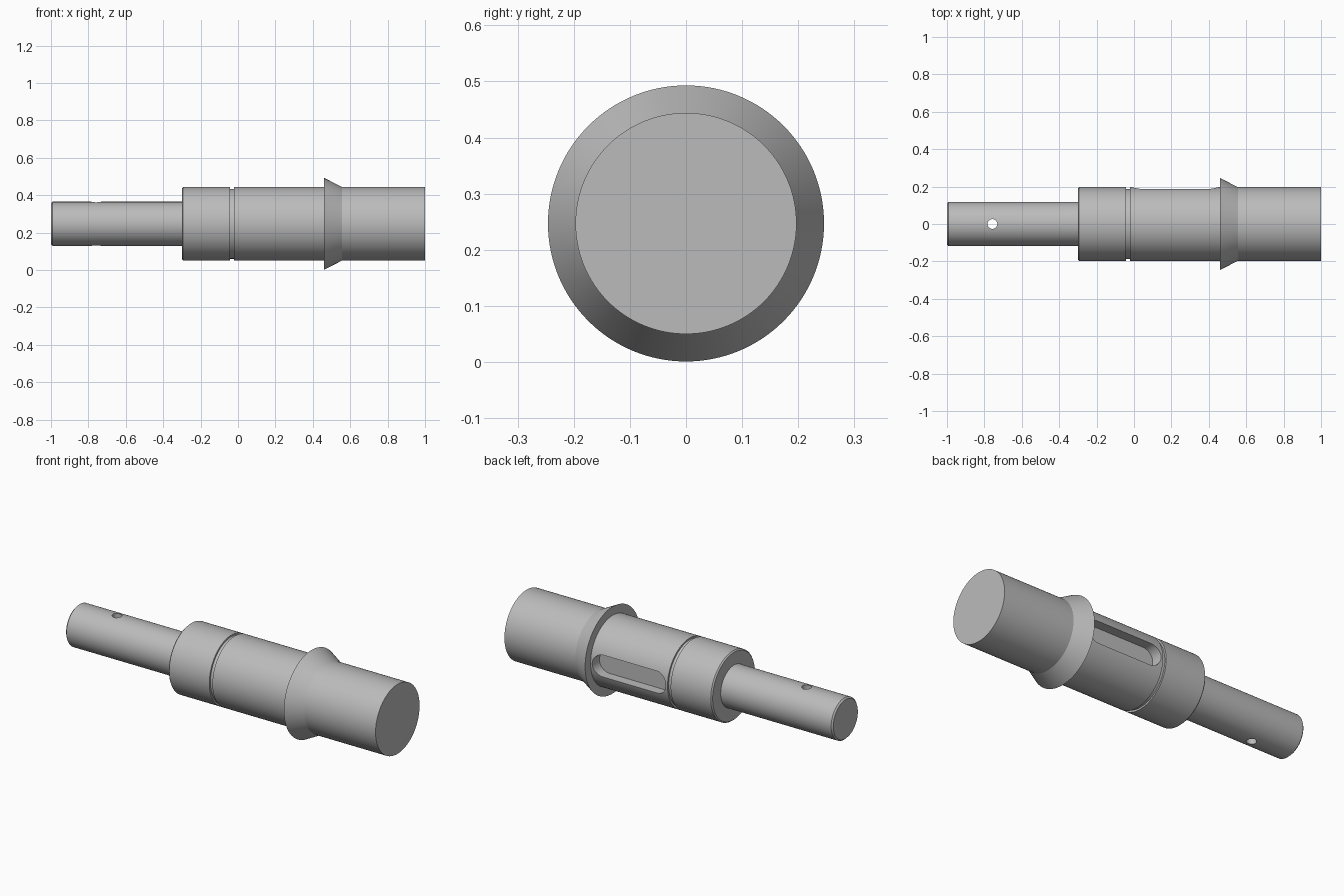
import bpy, bmesh, math
from mathutils import Matrix

cube = bpy.data.objects.get("Cube")
if cube:
    bpy.data.objects.remove(cube, do_unlink=True)

AXIS_Z = 0.247
SEGMENTS = 128

steel = bpy.data.materials.new("grey_steel")
steel.use_nodes = True
GREY = (0.5, 0.5, 0.5, 1)
steel.diffuse_color = GREY
steel.node_tree.nodes["Principled BSDF"].inputs["Base Color"].default_value = GREY


def make_object(name, bm):
    bmesh.ops.recalc_face_normals(bm, faces=bm.faces)
    mesh = bpy.data.meshes.new(name)
    bm.to_mesh(mesh)
    bm.free()
    mesh.materials.append(steel)
    obj = bpy.data.objects.new(name, mesh)
    bpy.context.collection.objects.link(obj)
    return obj


def lathe(name, profile):
    """Turn (x, radius) points about the x axis and cap both ends."""
    bm = bmesh.new()
    rings = []
    for x, r in profile:
        angles = [math.tau * i / SEGMENTS for i in range(SEGMENTS)]
        rings.append([bm.verts.new((x, r * math.cos(a), AXIS_Z + r * math.sin(a))) for a in angles])
    for a, b in zip(rings, rings[1:]):
        for i in range(SEGMENTS):
            j = (i + 1) % SEGMENTS
            bm.faces.new((a[i], a[j], b[j], b[i]))
    bm.faces.new(rings[0])
    bm.faces.new(rings[-1])
    return make_object(name, bm)


def slot_cutter(name, x0, x1, radius, y0, y1):
    """Round-ended slot prism extruded along y."""
    bm = bmesh.new()
    steps = 20
    outline = []
    for centre, start in ((x1 - radius, -math.pi / 2), (x0 + radius, math.pi / 2)):
        for i in range(steps + 1):
            a = start + math.pi * i / steps
            outline.append(bm.verts.new((centre + radius * math.cos(a), y0,
                                         AXIS_Z + radius * math.sin(a))))
    face = bm.faces.new(outline)
    moved = bmesh.ops.extrude_face_region(bm, geom=[face])["geom"]
    bmesh.ops.translate(bm, vec=(0, y1 - y0, 0),
                        verts=[v for v in moved if isinstance(v, bmesh.types.BMVert)])
    return make_object(name, bm)


def hole_cutter(name, x, radius):
    """Vertical pin-hole drill."""
    bm = bmesh.new()
    bmesh.ops.create_cone(bm, cap_ends=True, segments=32, radius1=radius, radius2=radius,
                          depth=0.6, matrix=Matrix.Translation((x, 0, AXIS_Z)))
    return make_object(name, bm)


# Stepped shaft: spigot, shoulder, ring groove, key seat, tapered flange, plain end
shaft = lathe("stepped_shaft", [
    (-1.0, 0.110), (-0.992, 0.118),
    (-0.30, 0.118), (-0.30, 0.190), (-0.293, 0.197),
    (-0.042, 0.197), (-0.042, 0.187), (-0.022, 0.187), (-0.022, 0.197),
    (0.46, 0.197), (0.46, 0.246), (0.555, 0.197),
    (1.0, 0.197),
])

# Keyway in the back and pin hole through the spigot
cutters = [
    slot_cutter("keyway_cutter", -0.01, 0.45, 0.062, 0.132, 0.3),
    hole_cutter("pin_hole_cutter", -0.757, 0.026),
]
bpy.context.view_layer.objects.active = shaft
shaft.select_set(True)
for cutter in cutters:
    cutter.hide_render = True
    cut = shaft.modifiers.new(cutter.name, 'BOOLEAN')
    cut.operation = 'DIFFERENCE'
    cut.solver = 'EXACT'
    cut.object = cutter
    bpy.ops.object.modifier_apply(modifier=cut.name)
    bpy.data.objects.remove(cutter, do_unlink=True)

bpy.ops.object.shade_smooth_by_angle(angle=math.radians(20))
